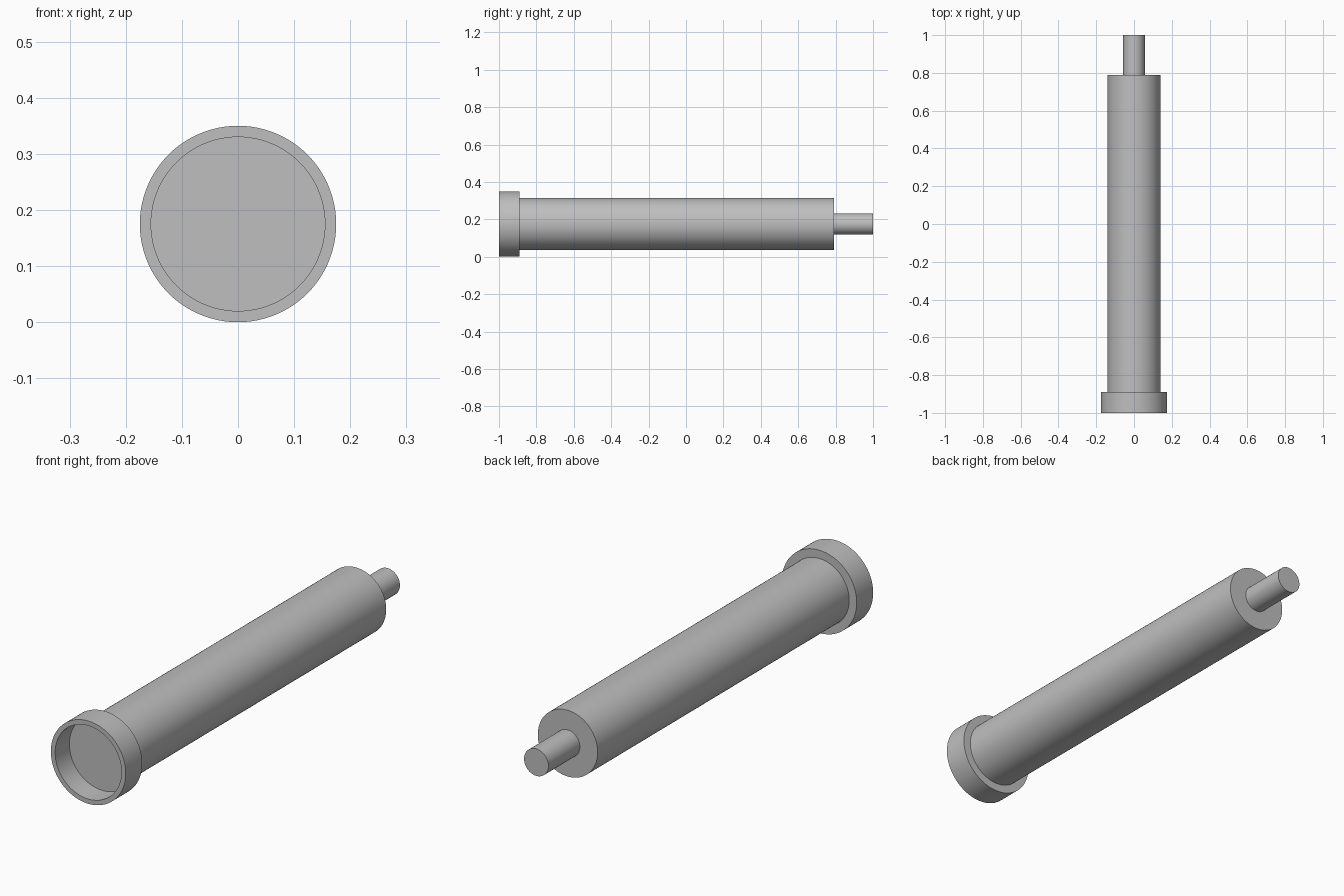
import bpy, bmesh, math
from mathutils import Matrix, Vector

cube = bpy.data.objects.get("Cube")
if cube:
    bpy.data.objects.remove(cube, do_unlink=True)

SIDES = 96
CAP_RADIUS = 0.175

grey = bpy.data.materials.new("grey metal")
grey.use_nodes = True
colour = (0.52, 0.52, 0.52, 1)
grey.diffuse_color = colour
grey.node_tree.nodes["Principled BSDF"].inputs["Base Color"].default_value = colour


def lathe(name, profile):
    """Spin a (radius, y) profile about the long axis."""
    bm = bmesh.new()
    verts = [bm.verts.new((0, y, r)) for r, y in profile]
    edges = [bm.edges.new(pair) for pair in zip(verts, verts[1:])]
    bmesh.ops.spin(bm, geom=verts + edges, cent=(0, 0, 0), axis=(0, 1, 0),
                   angle=math.tau, steps=SIDES, use_duplicate=False)
    bmesh.ops.remove_doubles(bm, verts=bm.verts, dist=0.0001)
    bmesh.ops.recalc_face_normals(bm, faces=bm.faces)
    bmesh.ops.translate(bm, verts=bm.verts, vec=(0, 0, CAP_RADIUS))
    mesh = bpy.data.meshes.new(name)
    bm.to_mesh(mesh)
    bm.free()
    mesh.materials.append(grey)
    obj = bpy.data.objects.new(name, mesh)
    bpy.context.collection.objects.link(obj)
    bpy.ops.object.select_all(action="DESELECT")
    obj.select_set(True)
    bpy.context.view_layer.objects.active = obj
    bpy.ops.object.shade_smooth_by_angle(angle=math.radians(30))
    return obj


# Hollow end cap, open to the front
lathe("end_cap", [(0, -0.905), (0.155, -0.905), (0.155, -1), (CAP_RADIUS, -1),
                  (CAP_RADIUS, -0.89), (0, -0.89)])

# Long barrel
lathe("barrel", [(0, -0.895), (0.14, -0.895), (0.14, 0.79), (0, 0.79)])

# Thin rod at the back
lathe("rod", [(0, 0.78), (0.057, 0.78), (0.057, 1), (0, 1)])
